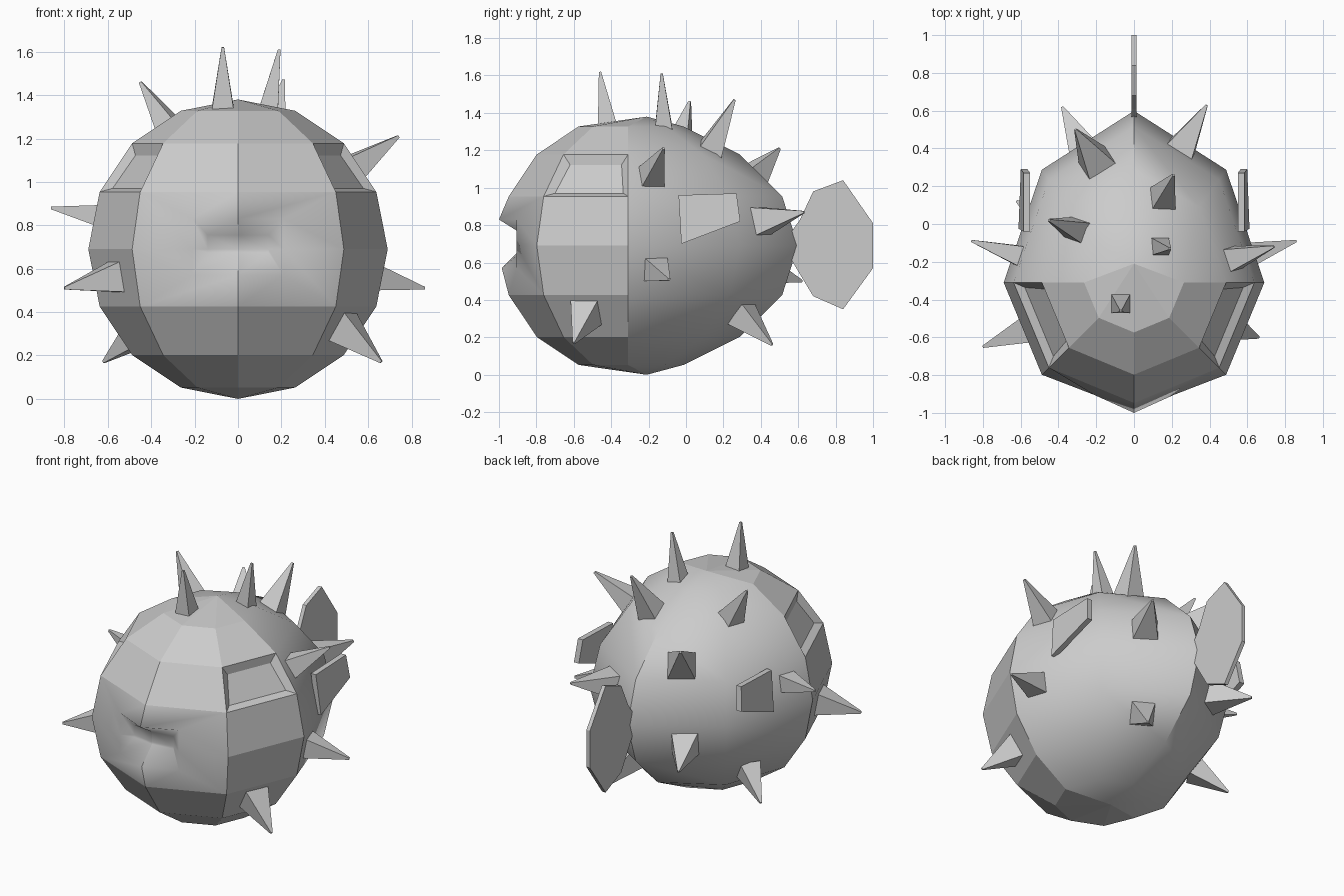
import bpy, bmesh
from mathutils import Vector

if "Cube" in bpy.data.objects:
    bpy.data.objects.remove(bpy.data.objects["Cube"])

R, CY = 0.69, -0.31


def finish(bm, name):
    bmesh.ops.recalc_face_normals(bm, faces=bm.faces)
    me = bpy.data.meshes.new(name)
    bm.to_mesh(me)
    bm.free()
    ob = bpy.data.objects.new(name, me)
    bpy.context.collection.objects.link(ob)
    return ob


def sign(v):
    return 0 if abs(v) < 0.012 else (1 if v > 0 else -1)


# Body: 8-sided sphere, stretched towards the tail
bm = bmesh.new()
bmesh.ops.create_uvsphere(bm, u_segments=8, v_segments=8, radius=R)
for v in bm.verts:
    y = v.co.y
    if y > 0.001:
        y *= 1 + 0.46 * y
    if abs(v.co.z) > R - 0.01:
        y += 0.1
    v.co.y = y + CY
    v.co.z += R
mouth, eyes = [], []
for f in bm.faces:
    c = f.calc_center_median()
    if abs(c.x) < 0.3 and c.y < -0.7 and 0.45 < c.z < 0.93:
        mouth.append(f)
    elif abs(c.x) > 0.4 and c.y < CY and 0.97 < c.z < 1.16:
        eyes.append(f)

# Shallow eye sockets
bmesh.ops.inset_individual(bm, faces=eyes, thickness=0.06, depth=-0.03)


# Mouth: lip ring, then a recess
def mouth_ring(x, ys, yc, zs):
    bmesh.ops.inset_region(bm, faces=mouth, thickness=0.03)
    for v in {v for f in mouth for v in f.verts}:
        sx, sz = sign(v.co.x), sign(v.co.z - R)
        v.co = (x * sx, ys if sx else yc[sz + 1], zs[sz + 1])


mouth_ring(0.21, -0.905, (-0.985, -0.99, -1.0), (0.57, R, 0.83))
mouth_ring(0.14, -0.86, (-0.88, -0.88, -0.88), (0.675, R, 0.755))
for f in bm.faces:
    c = f.calc_center_median()
    f.smooth = c.y > CY or (abs(c.x) < 0.4 and 0.45 < c.z < 0.93)
for e in bm.edges:
    e.smooth = len(e.link_faces) == 2 and e.calc_face_angle(0) < 0.7
finish(bm, "body")


# Flat fins as extruded profiles in the yz plane
def fin(name, profile, x_of, thick):
    bm = bmesh.new()
    a = [bm.verts.new((x_of(z) - thick / 2, y, z)) for y, z in profile]
    b = [bm.verts.new((x_of(z) + thick / 2, y, z)) for y, z in profile]
    bm.faces.new(a)
    bm.faces.new(b[::-1])
    n = len(a)
    for i in range(n):
        j = (i + 1) % n
        bm.faces.new((a[i], b[i], b[j], a[j]))
    return finish(bm, name)


fin("tail_fin", [(0.56, 0.62), (0.56, 0.76), (0.61, 0.83), (0.68, 0.98), (0.84, 1.04),
                 (1.0, 0.81), (1.0, 0.57), (0.84, 0.35), (0.68, 0.42)], lambda z: 0, 0.025)
for s, side in ((1, "right"), (-1, "left")):
    fin("side_fin_" + side, [(-0.04, 0.96), (0.27, 0.97), (0.29, 0.82), (-0.025, 0.70)],
        lambda z: s * (0.594 - 0.1 * (z - 0.7)), 0.035)

# Spikes: base centre, tip, base radius
spikes = [
    ((-0.07, -0.42, 1.33), (-0.07, -0.46, 1.62), 0.075),
    ((0.14, -0.12, 1.33), (0.19, -0.13, 1.61), 0.065),
    ((0.15, 0.13, 1.20), (0.21, 0.26, 1.47), 0.095),
    ((-0.31, -0.03, 1.24), (-0.45, 0.02, 1.46), 0.08),
    ((0.54, -0.18, 1.07), (0.74, -0.12, 1.21), 0.085),
    ((-0.60, -0.17, 0.84), (-0.86, -0.09, 0.88), 0.08),
    ((-0.57, -0.56, 0.56), (-0.80, -0.65, 0.51), 0.10),
    ((0.62, -0.16, 0.56), (0.86, -0.09, 0.51), 0.09),
    ((0.48, -0.53, 0.33), (0.66, -0.60, 0.17), 0.11),
    ((-0.47, 0.02, 0.29), (-0.62, 0.12, 0.17), 0.085),
    ((-0.20, 0.33, 1.03), (-0.31, 0.50, 1.21), 0.115),
    ((0.25, 0.40, 0.82), (0.385, 0.63, 0.87), 0.11),
    ((0.18, 0.29, 0.33), (0.28, 0.46, 0.16), 0.105),
    ((-0.27, 0.40, 0.56), (-0.38, 0.62, 0.50), 0.11),
]
for i, (base, tip, r) in enumerate(spikes):
    base, tip = Vector(base), Vector(tip)
    d = (tip - base).normalized()
    # square base set level with the ground, or with the front for upright spikes
    ref = Vector((0, 1, 0)) if d.z > 0.85 else Vector((0, 0, 1))
    u = d.cross(ref).normalized()
    w = d.cross(u)
    bm = bmesh.new()
    loop = []
    for c, h in ((base - d * 0.03, r * 0.75), (tip, 0.006)):
        loop.append([bm.verts.new(c + (u * a + w * b) * h)
                     for a, b in ((1, 1), (-1, 1), (-1, -1), (1, -1))])
    bm.faces.new(loop[0])
    bm.faces.new(loop[1])
    for k in range(4):
        j = (k + 1) % 4
        bm.faces.new((loop[0][k], loop[0][j], loop[1][j], loop[1][k]))
    finish(bm, "spike_%02d" % (i + 1))
